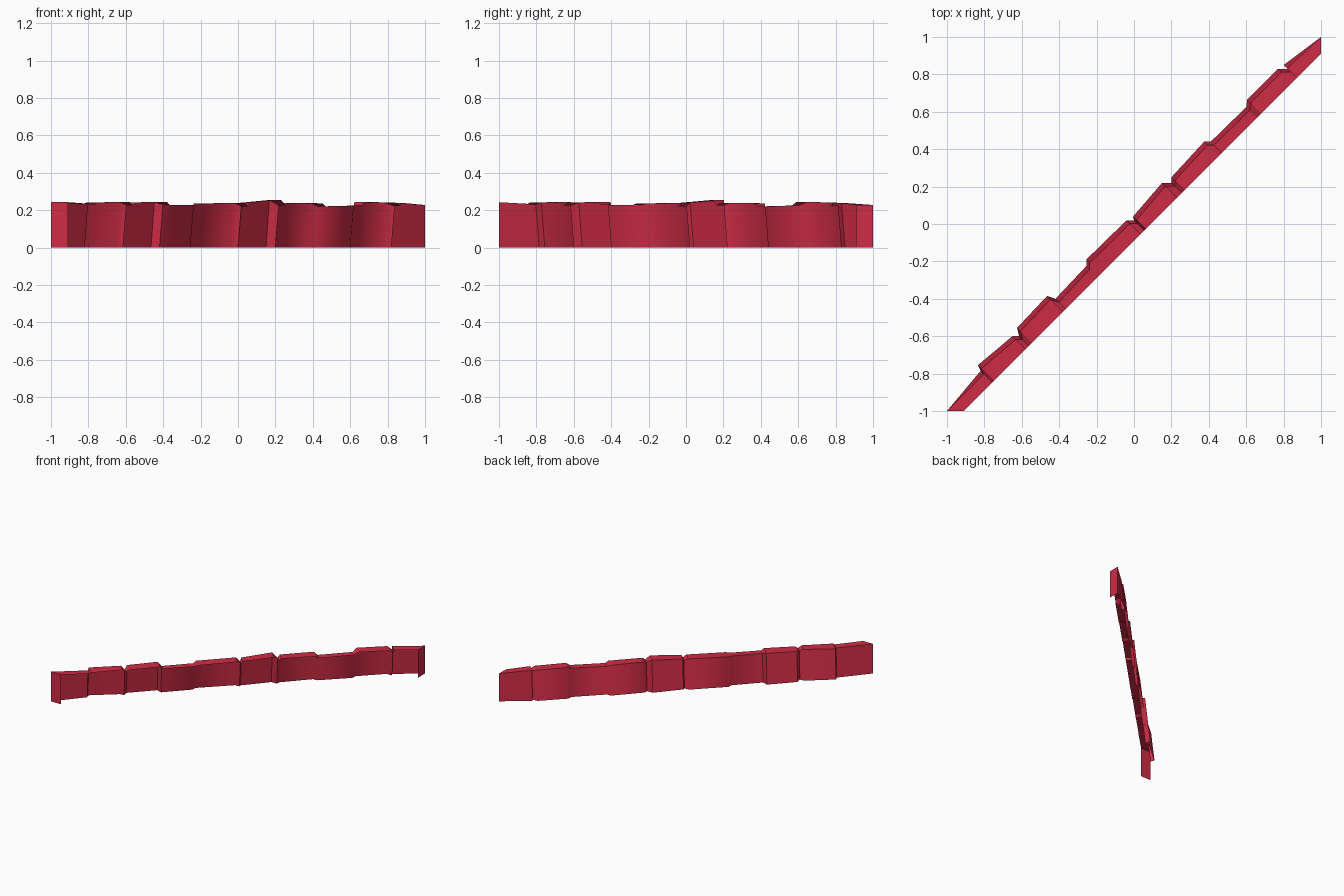
import bpy
import math
from mathutils import Vector

cube = bpy.data.objects.get("Cube")
if cube:
    bpy.data.objects.remove(cube, do_unlink=True)

# One red paint for the whole wall
red = bpy.data.materials.new("brick_red")
red.use_nodes = True
colour = (0.62, 0.025, 0.06, 1.0)
red.diffuse_color = colour
red.node_tree.nodes["Principled BSDF"].inputs["Base Color"].default_value = colour

# Outer foot of the stone row: x, y and the height of the top above it
outline = [
    (-1, -1, .243), (-.82, -.785, .232),
    (-.835, -.755, .24), (-.65, -.6, .245), (-.615, -.6, .225),
    (-.625, -.555, .24), (-.465, -.385, .245), (-.42, -.4, .228),
    (-.255, -.225, .228), (-.255, -.19, .235), (-.04, .02, .24), (0, .02, .22),
    (-.005, .04, .24), (.15, .22, .255), (.2, .22, .225),
    (.2, .25, .24), (.375, .44, .237), (.41, .44, .22),
    (.6, .625, .225), (.605, .665, .245), (.77, .83, .24), (.82, .83, .222),
    (.8, .85, .24), (1, 1, .228),
]
LEAN = .018      # how far the wall leans inward at its top
HALF = .045      # half offset of the straight inner edge


def add_mesh(name, verts, faces, angle):
    mesh = bpy.data.meshes.new(name)
    mesh.from_pydata(verts, [], faces)
    mesh.materials.append(red)
    obj = bpy.data.objects.new(name, mesh)
    bpy.context.collection.objects.link(obj)
    bpy.ops.object.select_all(action="DESELECT")
    obj.select_set(True)
    bpy.context.view_layer.objects.active = obj
    bpy.ops.object.shade_smooth_by_angle(angle=math.radians(angle))
    return obj


def strip(name, lower, upper, angle):
    """Join two equally long rows of points with quads."""
    n = len(lower)
    faces = [(i, n + i, n + i + 1, i + 1) for i in range(n - 1)]
    return add_mesh(name, lower + upper, faces, angle)


# Rows of points along the wall: foot, outer top edge, straight inner edge
foot, crest, inner = [], [], []
last = len(outline) - 1
for i, (x, y, z) in enumerate(outline):
    lean = LEAN if 0 < i < last else 0
    along = (x + y) / 2
    foot.append(Vector((x, y, 0)))
    crest.append(Vector((x + lean, y - lean, z)))
    inner.append(Vector((along + HALF, along - HALF, z)))

# Square the two ends off along the axes
inner[0].xy = (-1 + 2 * HALF, -1)
inner[last].xy = (1, 1 - 2 * HALF)

# Leaning stone face on the outside; the inner side and underside stay open
strip("stone_face", crest, foot, 50)

# Stepped top of the stones
strip("stone_top", inner, crest, 20)

# Closing plates at both ends
for name, i in (("right_end", 0), ("left_end", last)):
    low_inner = Vector((inner[i].x, inner[i].y, 0))
    corners = [foot[i], low_inner, inner[i], crest[i]]
    order = (0, 1, 2, 3) if i == 0 else (3, 2, 1, 0)
    add_mesh(name, corners, [order], 30)
